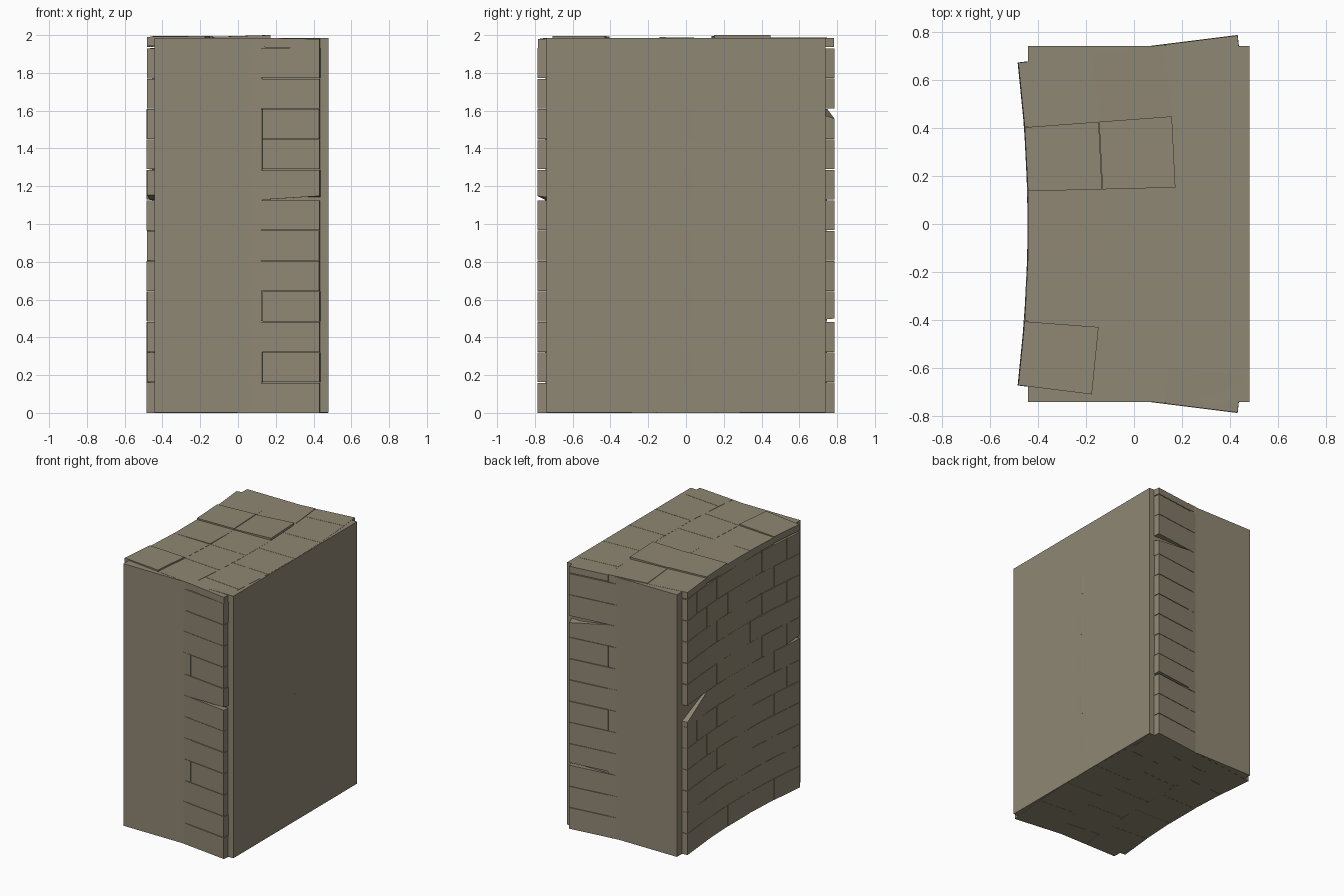
import bpy, bmesh, math, random

random.seed(4)
if "Cube" in bpy.data.objects:
    bpy.data.objects.remove(bpy.data.objects["Cube"])

# Single stone colour
STONE = (0.275, 0.242, 0.172, 1)
mat = bpy.data.materials.new("grey_brown_stone")
mat.use_nodes = True
mat.diffuse_color = STONE
bsdf = mat.node_tree.nodes["Principled BSDF"]
bsdf.inputs["Base Color"].default_value = STONE
bsdf.inputs["Roughness"].default_value = 0.9

# Curved wall layout: arc centre lies on the -x side
CENTRE_X = -5.84
RINGS = [5.40, 5.71, 6.015, 6.32]
END = math.radians(7.14)
STEP = END * 2 / 5
COURSE = 0.161
COURSES = 12
WALL_TOP = 1.985


def finish(name, bm):
    bmesh.ops.recalc_face_normals(bm, faces=bm.faces)
    mesh = bpy.data.meshes.new(name)
    bm.to_mesh(mesh)
    bm.free()
    mesh.materials.append(mat)
    obj = bpy.data.objects.new(name, mesh)
    bpy.context.collection.objects.link(obj)
    return obj


def block(bm, r0, r1, a0, a1, z0, z1, chip=None):
    """Wedge-shaped brick; chip(r_side, a_side, top) returns a height offset."""
    cube = bmesh.ops.create_cube(bm, size=1)
    for v in cube["verts"]:
        outer, far, top = v.co.x > 0, v.co.y > 0, v.co.z > 0
        r, a, z = (r1 if outer else r0), (a1 if far else a0), (z1 if top else z0)
        if chip:
            z += chip(outer, far, top)
        v.co = (CENTRE_X + r * math.cos(a), r * math.sin(a), z)


def joints(staggered):
    """Joint angles along the arc, shifted by half a brick when staggered."""
    if not staggered:
        return [-END + i * STEP for i in range(6)]
    return [-END] + [(i - 2) * STEP for i in range(5)] + [END]


def gap():
    return random.uniform(0.0003, 0.0025)


# Broken brick corners, keyed by course, ring and brick (0 front, -1 back)
chips = {
    (6, 0, -1): lambda o, f, t: -0.12 if f and t else 0,
    (7, 0, 0): lambda o, f, t: 0.025 if not f and not t else 0,
    (7, 2, 0): lambda o, f, t: 0.02 if o and not f and not t else 0,
    (9, 2, -1): lambda o, f, t: -0.05 if o and f and t else 0,
    (3, 2, -1): lambda o, f, t: 0.015 if f and not t else 0,
}

# Solid core filling the wall
bm = bmesh.new()
cube = bmesh.ops.create_cube(bm, size=1)
for v in cube["verts"]:
    v.co = (0.479 if v.co.x > 0 else -0.441,
            math.copysign(0.739, v.co.y),
            WALL_TOP - 0.001 if v.co.z > 0 else 0.001)
finish("wall_core", bm)

# Staggered brick courses
for c in range(COURSES):
    bm = bmesh.new()
    for ring in range(3):
        angles = joints((c + ring) % 2 == 1)
        last = len(angles) - 2
        for i in range(last + 1):
            which = -1 if i == last else i
            a0 = angles[i] + (0 if i == 0 else gap() / 5)
            a1 = angles[i + 1] - (0 if i == last else gap() / 5)
            lower = 0 if c == 0 else gap()
            block(bm, RINGS[ring] + random.uniform(-0.002, 0.001),
                  RINGS[ring + 1] - 0.001 * random.random(), a0, a1,
                  c * COURSE + lower, (c + 1) * COURSE - gap(),
                  chips.get((c, ring, which)))
    finish(f"brick_course_{c + 1}", bm)

# Paving slabs on top, some lifted or tipped
lifts = {
    (0, 3): lambda o, f, t: 0.009,
    (1, 3): lambda o, f, t: 0.015 if o else 0.006,
    (0, 0): lambda o, f, t: 0.010 if o else 0.006,
    (1, 4): lambda o, f, t: 0.003 if f else 0.001,
    (0, 2): lambda o, f, t: 0.004 if o and not f else -0.001,
    (2, 0): lambda o, f, t: -0.006 if o and not f else 0,
}
bm = bmesh.new()
for ring in range(3):
    angles = joints(ring == 2)
    for i in range(len(angles) - 1):
        block(bm, RINGS[ring] + 0.001, RINGS[ring + 1] - 0.001,
              angles[i] + 0.0003, angles[i + 1] - 0.0003,
              COURSES * COURSE + 0.004, WALL_TOP + 0.0004 * random.random(),
              lifts.get((ring, i)))
finish("top_slabs", bm)
